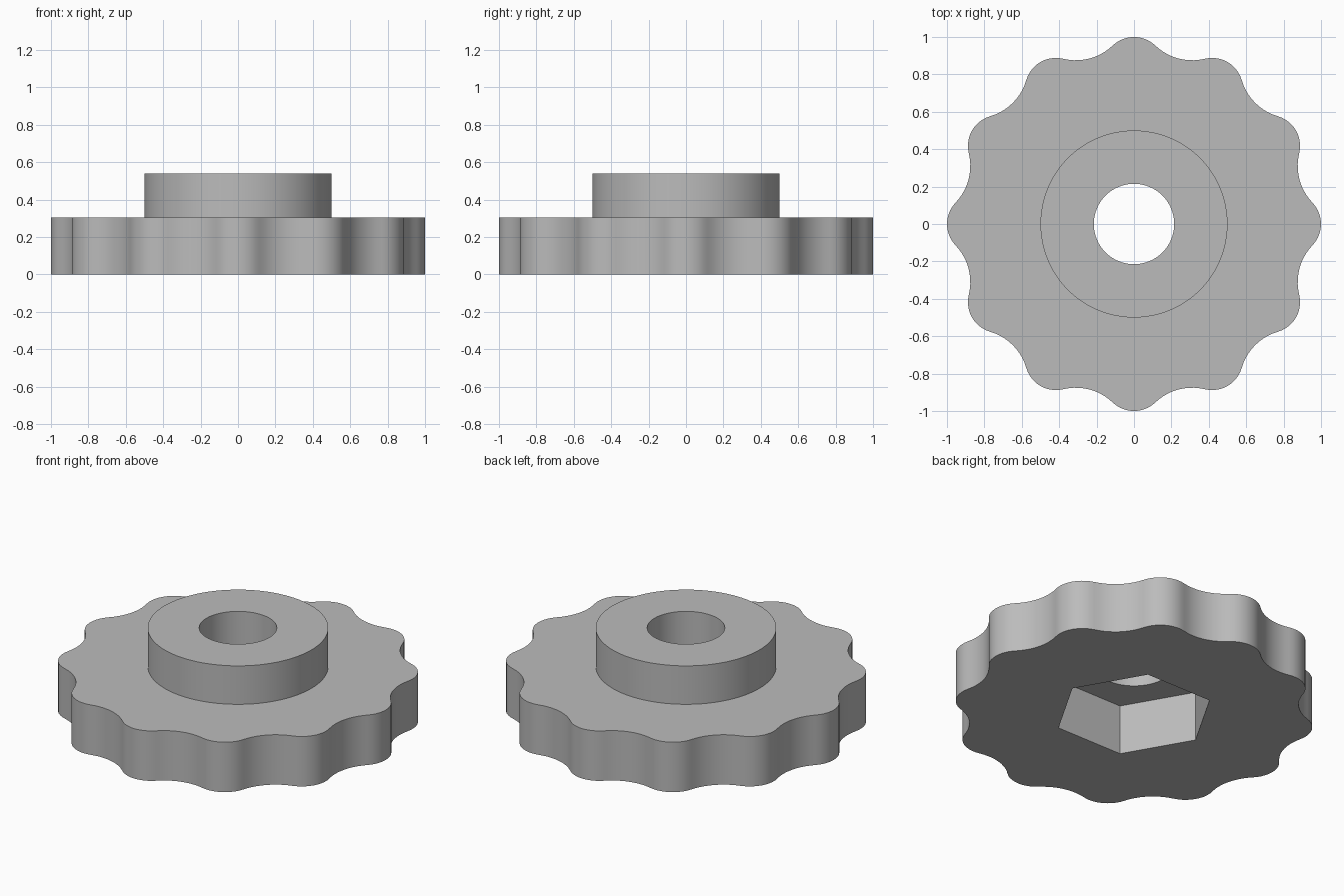
import bpy, bmesh, math
from mathutils import Vector

cube = bpy.data.objects.get("Cube")
if cube:
    bpy.data.objects.remove(cube, do_unlink=True)

LOBES = 12
WHEEL_TOP, COLLAR_TOP = 0.305, 0.54
COLLAR_R, BORE_R, HEX_R = 0.5, 0.215, 0.445
TIP_R, TIP_DIST, VALLEY_DIST = 0.165, 0.835, 1.2


def polar(radius, angle):
    return Vector((radius * math.cos(angle), radius * math.sin(angle)))


def ring(radius, sides):
    return [polar(radius, math.tau * i / sides) for i in range(sides)]


def scalloped_outline(steps=10):
    """Convex lobe arcs joined tangentially by concave valley arcs."""
    half = math.pi / LOBES
    tip, valley = polar(TIP_DIST, 0), polar(VALLEY_DIST, half)
    gap = valley - tip
    sweep = math.atan2(gap.y, gap.x)
    valley_r = gap.length - TIP_R
    bite = sweep - half
    points = []
    for k in range(LOBES):
        turn = 2 * half * k
        lobe_c, valley_c = polar(TIP_DIST, turn), polar(VALLEY_DIST, turn + half)
        for i in range(steps + 1):
            points.append(lobe_c + polar(TIP_R, turn + sweep * (2 * i / steps - 1)))
        for i in range(1, steps):
            a = turn + half + math.pi - bite * (2 * i / steps - 1)
            points.append(valley_c + polar(valley_r, a))
    return points


bm = bmesh.new()


def loop(points, z):
    verts = [bm.verts.new((p.x, p.y, z)) for p in points]
    edges = [bm.edges.new((v, verts[i - 1])) for i, v in enumerate(verts)]
    return verts, edges


def wall(low, high):
    a, b = low[0], high[0]
    for i in range(len(a)):
        bm.faces.new((a[i - 1], a[i], b[i], b[i - 1]))


def flat_ring(outer, inner):
    bmesh.ops.triangle_fill(bm, edges=outer[1] + inner[1], use_beauty=True)


outline, hexagon = scalloped_outline(), ring(HEX_R, 6)
collar, bore = ring(COLLAR_R, 96), ring(BORE_R, 64)

# Scalloped grip wheel
rim_low, rim_high = loop(outline, 0), loop(outline, WHEEL_TOP)
wall(rim_low, rim_high)

# Raised collar
collar_low, collar_high = loop(collar, WHEEL_TOP), loop(collar, COLLAR_TOP)
wall(collar_low, collar_high)
flat_ring(rim_high, collar_low)

# Hexagonal nut pocket underneath
hex_low, hex_high = loop(hexagon, 0), loop(hexagon, WHEEL_TOP)
wall(hex_low, hex_high)
flat_ring(rim_low, hex_low)

# Round bore through the collar
bore_low, bore_high = loop(bore, WHEEL_TOP), loop(bore, COLLAR_TOP)
wall(bore_low, bore_high)
flat_ring(hex_high, bore_low)
flat_ring(collar_high, bore_high)

bmesh.ops.recalc_face_normals(bm, faces=bm.faces[:])
mesh = bpy.data.meshes.new("knob")
bm.to_mesh(mesh)
bm.free()
knob = bpy.data.objects.new("knob", mesh)
bpy.context.collection.objects.link(knob)

# Plain grey material
grey = bpy.data.materials.new("grey")
grey.use_nodes = True
colour = (0.5, 0.5, 0.5, 1)
grey.diffuse_color = colour
grey.node_tree.nodes["Principled BSDF"].inputs["Base Color"].default_value = colour
mesh.materials.append(grey)

bpy.ops.object.select_all(action="DESELECT")
knob.select_set(True)
bpy.context.view_layer.objects.active = knob
bpy.ops.object.shade_smooth_by_angle(angle=math.radians(30))
